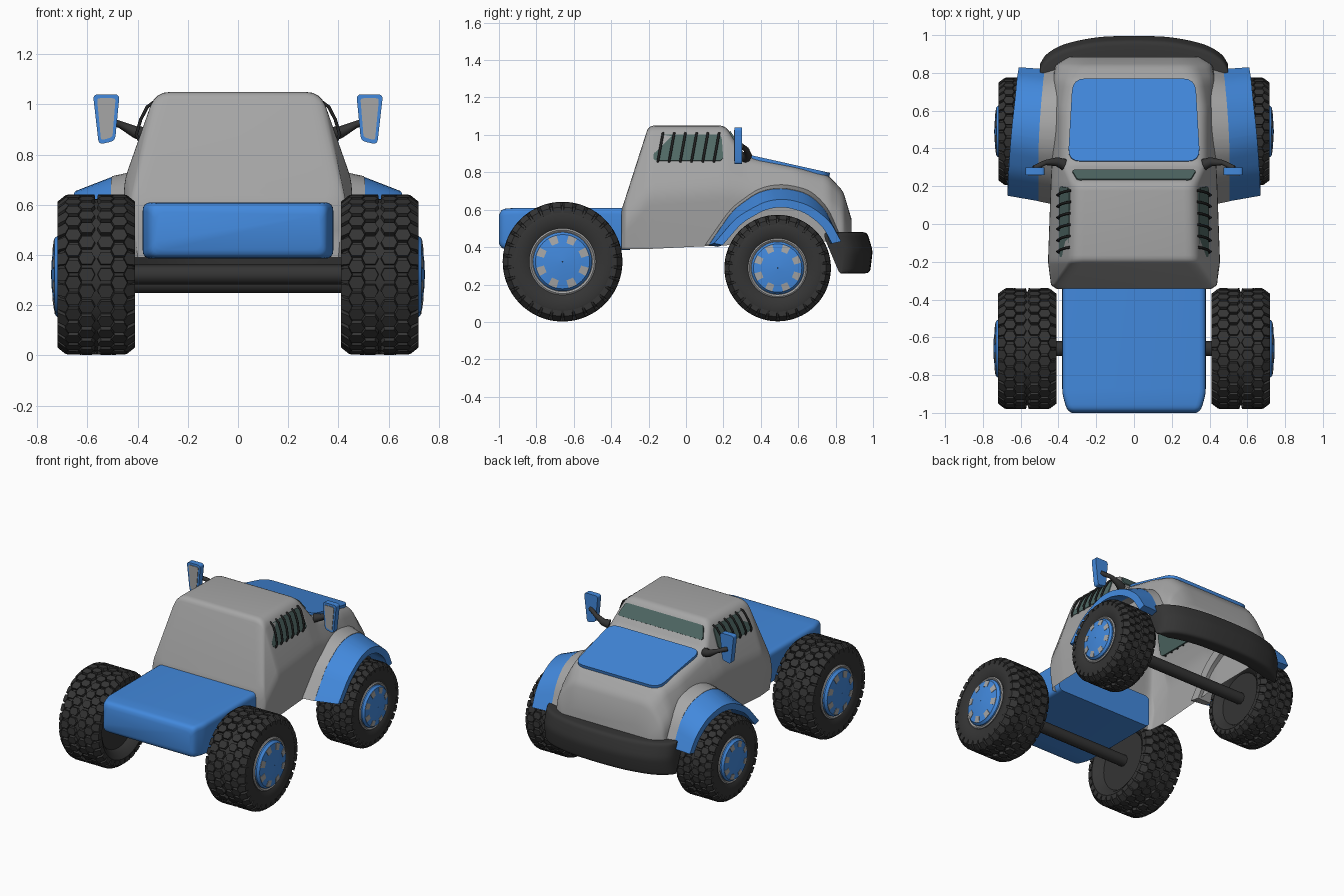
import bpy, bmesh
from math import sin, cos, tau
from mathutils import Vector

if "Cube" in bpy.data.objects:
    bpy.data.objects.remove(bpy.data.objects["Cube"], do_unlink=True)


def material(name, r, g, b):
    m = bpy.data.materials.new(name)
    m.use_nodes = True
    m.diffuse_color = (r, g, b, 1)
    bsdf = m.node_tree.nodes["Principled BSDF"]
    bsdf.inputs["Base Color"].default_value = (r, g, b, 1)
    bsdf.inputs["Roughness"].default_value = 0.6
    return m


BLUE = material("blue paint", 0.055, 0.25, 0.72)
GREY = material("grey paint", 0.38, 0.38, 0.38)
RUBBER = material("dark rubber", 0.035, 0.035, 0.035)
GLASS = material("teal glass", 0.08, 0.14, 0.13)
BLACK = material("black bars", 0.015, 0.015, 0.015)


def finish(name, bm, mat, mirror=False, angle=0.6):
    bmesh.ops.recalc_face_normals(bm, faces=bm.faces)
    me = bpy.data.meshes.new(name)
    bm.to_mesh(me)
    bm.free()
    me.materials.append(mat)
    ob = bpy.data.objects.new(name, me)
    bpy.context.collection.objects.link(ob)
    bpy.ops.object.select_all(action="DESELECT")
    ob.select_set(True)
    bpy.context.view_layer.objects.active = ob
    bpy.ops.object.shade_smooth_by_angle(angle=angle)
    if mirror:
        ob.modifiers.new("Mirror", "MIRROR")
    return ob


def add_loft(bm, rings, loop=False, open_side=False):
    """Skin rings; cap the ends unless the rings form a loop."""
    vs = [[bm.verts.new(p) for p in ring] for ring in rings]
    n = len(vs[0])
    pairs = list(zip(vs, vs[1:])) + ([(vs[-1], vs[0])] if loop else [])
    for a, b in pairs:
        for i in range(n - 1 if open_side else n):
            j = (i + 1) % n
            bm.faces.new((a[i], a[j], b[j], b[i]))
    if not loop:
        bm.faces.new(vs[0])
        bm.faces.new(vs[-1])


def loft(name, rings, mat, mirror=False, loop=False, open_side=False):
    bm = bmesh.new()
    add_loft(bm, rings, loop, open_side)
    return finish(name, bm, mat, mirror)


def rounded(pts, r, closed=True, steps=4):
    """Round the corners of a polyline of any dimension."""
    def mix(a, b, t):
        return [u + (v - u) * t for u, v in zip(a, b)]

    def near(p, q):
        d = sum((u - v) ** 2 for u, v in zip(p, q)) ** 0.5
        return mix(p, q, min(0.48, r / d))
    out = []
    for i, p in enumerate(pts):
        if not closed and i in (0, len(pts) - 1):
            out.append(list(p))
            continue
        a, b = near(p, pts[i - 1]), near(p, pts[(i + 1) % len(pts)])
        for k in range(steps + 1):
            t = k / steps
            out.append(mix(mix(a, p, t), mix(p, b, t), t))
    return out


def panel(name, outline, normal, d0, d1, mat, mirror=False, r=0.03):
    n = Vector(normal).normalized()
    pts = [Vector(p) for p in rounded(outline, r)]
    return loft(name, [[p + n * d for p in pts] for d in (d0, d1)], mat, mirror)


def tubes(name, paths, radius, mat, radii=None):
    cu = bpy.data.curves.new(name, "CURVE")
    cu.dimensions, cu.bevel_depth, cu.bevel_resolution = "3D", radius, 2
    cu.use_fill_caps = True
    for path in paths:
        for s in (1, -1):
            sp = cu.splines.new("POLY")
            sp.points.add(len(path) - 1)
            for i, (pt, (x, y, z)) in enumerate(zip(sp.points, path)):
                pt.co = (s * x, y, z, 1)
                pt.radius = radii[i] if radii else 1
    cu.materials.append(mat)
    bpy.context.collection.objects.link(bpy.data.objects.new(name, cu))


# Cab and hood shell, open below: y, bottom z, bottom width, mid z, mid width, top width, top z
stations = [(-0.345, 0.39, 0.40, 0.5, 0.41, 0.39, 0.60),
            (-0.325, 0.39, 0.42, 0.53, 0.445, 0.42, 0.66),
            (-0.20, 0.39, 0.43, 0.68, 0.46, 0.33, 1.05),
            (0.21, 0.41, 0.42, 0.71, 0.445, 0.32, 1.05),
            (0.32, 0.41, 0.41, 0.69, 0.44, 0.37, 0.885),
            (0.60, 0.42, 0.42, 0.66, 0.435, 0.37, 0.825),
            (0.76, 0.43, 0.43, 0.61, 0.43, 0.34, 0.785),
            (0.84, 0.44, 0.42, 0.56, 0.41, 0.30, 0.70),
            (0.885, 0.44, 0.35, 0.49, 0.34, 0.27, 0.55)]
rings = []
for y, zb, wb, zm, wm, wt, zt in rounded(stations, 0.035, closed=False):
    half = [(wb, zb), (wm, zm), (wt, zt)]
    ring = rounded(half + [(-x, z) for x, z in reversed(half)], 0.06, closed=False)
    rings.append([(x, y, z) for x, z in ring])
loft("cab_body", rings, GREY, open_side=True)

# Rear bed
bed = [(-1.0, 0.33, 0.42, 0.57), (-0.985, 0.355, 0.39, 0.605), (-0.90, 0.38, 0.385, 0.61), (-0.3, 0.38, 0.385, 0.61)]
rings = []
for y, w, zb, zt in rounded(bed, 0.03, closed=False):
    ring = rounded([(w, zb), (w, zt), (-w, zt), (-w, zb)], 0.035)
    rings.append([(x, y, z) for x, z in ring])
loft("rear_bed", rings, BLUE)


# Hood plate and windshield
def strip(w0, y0, z0, w1, y1, z1):
    return [(-w0, y0, z0), (w0, y0, z0), (w1, y1, z1), (-w1, y1, z1)]


panel("hood_plate", strip(0.35, 0.33, 0.883, 0.325, 0.768, 0.785), (0, 0.22, 1), -0.02, 0.012, BLUE, r=0.07)
panel("windshield", strip(0.30, 0.232, 1.017, 0.33, 0.283, 0.9405), (0, 0.165, 0.11), -0.01, 0.006, GLASS, r=0.02)


# Side windows with bowed bars
def side_x(z):
    return 0.432 - (z - 0.75) * 0.375


window = [(-0.18, 0.86), (0.20, 0.86), (0.19, 1.0), (-0.15, 1.0)]
panel("side_window", [(side_x(z), y, z) for y, z in window], (1, 0, 0.37), -0.015, 0.006, GLASS, True)
bars = []
for i in range(6):
    y = -0.15 + i * 0.06
    bars.append([(side_x(z) + out, y + (z - 0.86) * 0.18, z)
                 for z, out in ((0.855, 0), (0.88, 0.022), (0.94, 0.027), (0.99, 0.02), (1.01, 0))])
tubes("window_bars", bars, 0.007, BLACK)

# Front fenders: inner y, z, x then outer y, z, x along the arch
arch = [(0.12, 0.41, 0.50, 0.15, 0.42, 0.67),
        (0.25, 0.60, 0.50, 0.27, 0.56, 0.665),
        (0.39, 0.70, 0.50, 0.42, 0.645, 0.655),
        (0.51, 0.72, 0.495, 0.53, 0.66, 0.645),
        (0.65, 0.69, 0.485, 0.66, 0.625, 0.63),
        (0.75, 0.60, 0.475, 0.77, 0.54, 0.62),
        (0.82, 0.43, 0.47, 0.83, 0.43, 0.61)]
arch = rounded(arch, 0.08, closed=False)


def shrink(y, z, k):
    return 0.48 + (y - 0.48) * k, 0.35 + (z - 0.35) * k


fender, flare = [], []
for yi, zi, xi, yo, zo, xo in arch:
    fender.append([(xi, yi, zi), (xo, yo, zo), (xo, *shrink(yo, zo, 0.86)), (xi, *shrink(yi, zi, 0.86))])
    flare.append([(0.40, *shrink(yi, zi, 1.06)), (xi + 0.006, *shrink(yi, zi, 1.0)),
                  (xi + 0.006, *shrink(yi, zi, 0.86)), (0.40, *shrink(yi, zi, 0.86))])
loft("front_fender", fender, BLUE, True)
loft("fender_flare", flare, GREY, True)

# Curved wrap-around bumper: x, rear y, front y
half = [(0.497, 0.74, 0.85), (0.47, 0.75, 0.90), (0.38, 0.79, 0.955), (0.20, 0.85, 0.993)]
path = [(-x, a, b) for x, a, b in half] + [(0, 0.86, 1.0)] + half[::-1]
rings = []
for x, a, b in rounded(path, 0.08, closed=False):
    section = [(a, 0.45), (max(0.82, b - 0.12), 0.26), (b - 0.015, 0.26), (b, 0.38), (b - 0.03, 0.48), (a, 0.48)]
    rings.append([(x, y, z) for y, z in rounded(section, 0.025)])
loft("bumper", rings, RUBBER)

# Side mirrors
mirror_outline = [(0.472, 1.04), (0.578, 1.04), (0.555, 0.84), (0.49, 0.855)]
panel("mirror_shell", [(x, 0.26, z) for x, z in mirror_outline], (0, 1, 0), 0, 0.04, BLUE, True, 0.02)
glass = [(0.525 + (x - 0.525) * 0.7, 0.26, 0.945 + (z - 0.945) * 0.84) for x, z in mirror_outline]
panel("mirror_glass", glass, (0, -1, 0), -0.003, 0.004, GREY, True, 0.012)
tubes("mirror_arm", [[(0.37, 0.315, 0.88), (0.41, 0.33, 0.89), (0.47, 0.325, 0.92), (0.53, 0.295, 0.94)]],
      0.014, RUBBER, [2.2, 1.7, 1.0, 1.1])


# Wheels
def spin(profile, place, segments=48):
    return [[place(x, r, tau * i / segments) for x, r in profile] for i in range(segments)]


tyre_profile = [(-0.10, 0.03), (-0.10, 0.20), (-0.13, 0.22), (-0.154, 0.255), (-0.144, 0.28), (-0.12, 0.302),
                (0.12, 0.302), (0.144, 0.28), (0.154, 0.255), (0.145, 0.19), (0.13, 0.17), (0.10, 0.165), (0.10, 0.03)]
rim_profile = [(0.09, 0.01), (0.09, 0.178), (0.142, 0.178), (0.148, 0.170), (0.14, 0.16), (0.14, 0.01)]
cap_profile = [(0.13, 0.002), (0.13, 0.158), (0.150, 0.158), (0.166, 0.145), (0.172, 0.10), (0.178, 0.05), (0.18, 0.002)]


def wheel(label, cx, cy, cz, k):
    def place(x, r, a):
        return (cx + k * x, cy + k * r * cos(a), cz + k * r * sin(a))

    loft(label + "_tyre", spin(tyre_profile, place), RUBBER, True, True)
    loft(label + "_rim", spin(rim_profile, place), GREY, True, True)
    loft(label + "_hub_cap", spin(cap_profile, place), BLUE, True, True)

    # Staggered hexagonal tread blocks that follow the shoulder
    bm = bmesh.new()
    count = 30
    pitch = tau / count

    def tread(x, a, lift):
        x = max(-0.154, min(0.154, x))
        return place(x, 0.30 - max(0, abs(x) - 0.118) * 0.8 + lift, a)

    for col, off in enumerate((-0.142, -0.092, -0.038, 0.038, 0.092, 0.142)):
        for i in range(count):
            a = (i + 0.5 * (col % 2 if col < 3 else (col + 1) % 2)) * pitch
            hexagon = [(-0.036, 0), (-0.022, -0.42), (0.022, -0.42), (0.036, 0), (0.022, 0.42), (-0.022, 0.42)]
            add_loft(bm, [[tread(off + x * s, a + t * s * pitch, lift) for x, t in hexagon]
                          for s, lift in ((1, -0.01), (0.88, 0.02))])
    finish(label + "_tread", bm, RUBBER, True, 0.3)

    # Square openings round the hub cap
    bm = bmesh.new()
    for i in range(8):
        a = tau * (i + 0.5) / 8
        corners = [(0.102, -0.19), (0.102, 0.19), (0.145, 0.165), (0.145, -0.165)]
        add_loft(bm, [[place(x - (r - 0.102) * 0.14, r, a + t) for r, t in corners] for x in (0.165, 0.1745)])
    finish(label + "_hub_openings", bm, GREY, True)
    tubes(label + "_axle", [[(0, cy, cz), (cx - 0.08, cy, cz)]], 0.04, RUBBER)


wheel("rear_wheel", 0.565, -0.66, 0.322, 1.0)
wheel("front_wheel", 0.58, 0.49, 0.288, 0.89)
